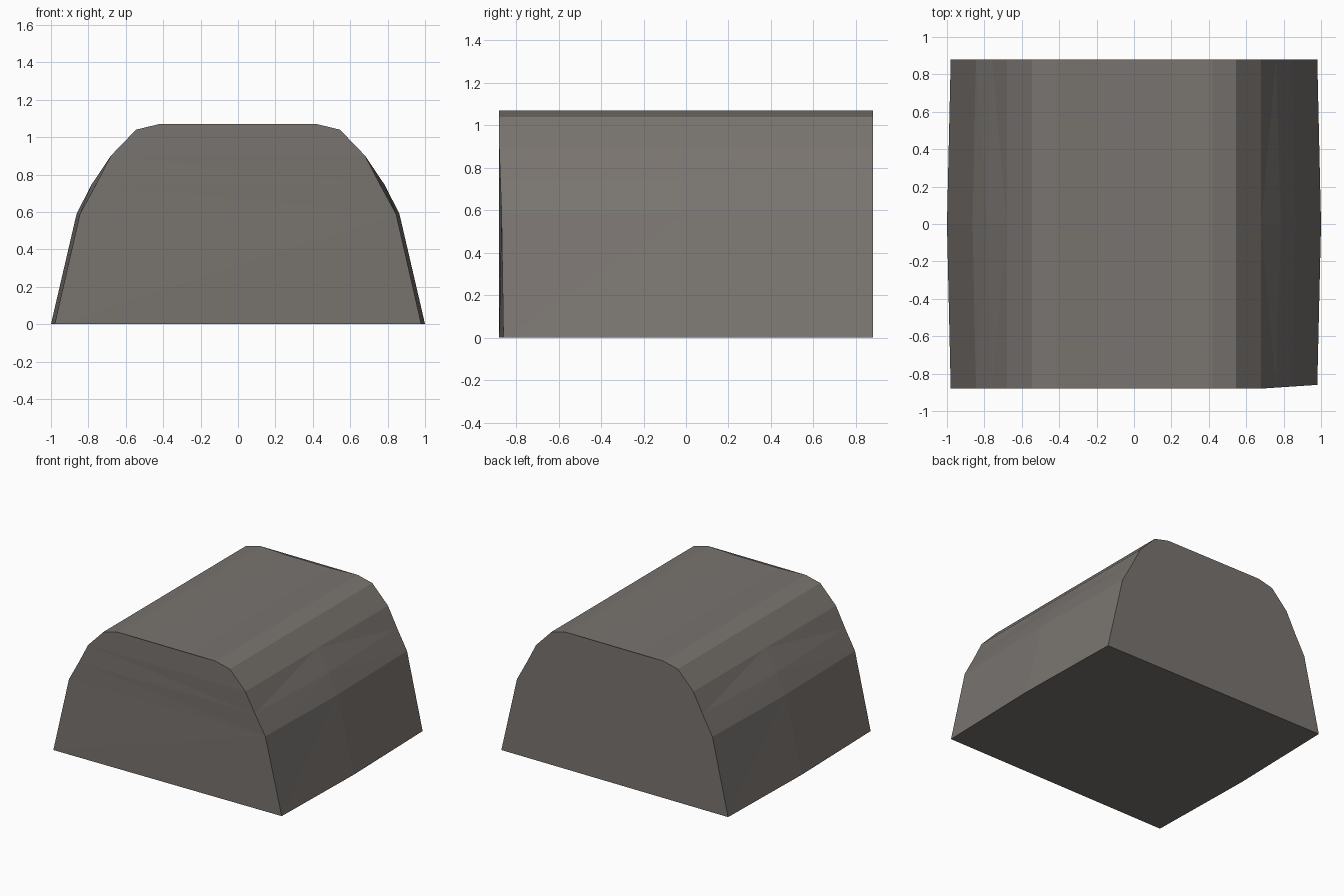
import bpy, bmesh

if "Cube" in bpy.data.objects:
    bpy.data.objects.remove(bpy.data.objects["Cube"])

# Half profile from base to crown: (x at the ends, x at the middle, z)
HALF = [(0.98, 1.0, 0.0), (0.845, 0.863, 0.59), (0.76, 0.784, 0.745),
        (0.68, 0.68, 0.90), (0.545, 0.545, 1.04), (0.42, 0.42, 1.07),
        (0.19, 0.19, 1.06)]
DEPTH = 0.88

stone = bpy.data.materials.new("warm grey stone")
stone.diffuse_color = (0.19, 0.174, 0.16, 1)
stone.use_nodes = True
stone.node_tree.nodes["Principled BSDF"].inputs["Base Color"].default_value = stone.diffuse_color

bm = bmesh.new()


def section(y, column):
    """One closed cross-section, mirrored about x = 0."""
    right = [(p[column], p[2]) for p in HALF]
    left = [(-x, z) for x, z in reversed(right)]
    ring = []
    for x, z in right + left:
        # the front right lower corner is pulled back slightly
        chip = 0.02 * min(1, max(0, (x - 0.68) / 0.3)) if y < 0 else 0
        ring.append(bm.verts.new((x, y + chip, z)))
    return ring


# Loft the block through front, middle and back sections
rings = [section(-DEPTH, 0), section(0, 1), section(DEPTH, 0)]
n = len(rings[0])
for a, b in zip(rings, rings[1:]):
    for i in range(n):
        j = (i + 1) % n
        bm.faces.new((a[i], b[i], b[j], a[j]))

# End caps, split into flat horizontal bands between mirrored points
for ring in (rings[0], rings[-1]):
    for i in range(n // 2 - 1):
        bm.faces.new((ring[i], ring[i + 1], ring[n - 2 - i], ring[n - 1 - i]))

bmesh.ops.triangulate(bm, faces=bm.faces[:])
bmesh.ops.recalc_face_normals(bm, faces=bm.faces[:])

mesh = bpy.data.meshes.new("rounded_block")
bm.to_mesh(mesh)
bm.free()
mesh.materials.append(stone)
block = bpy.data.objects.new("rounded_block", mesh)
bpy.context.collection.objects.link(block)
